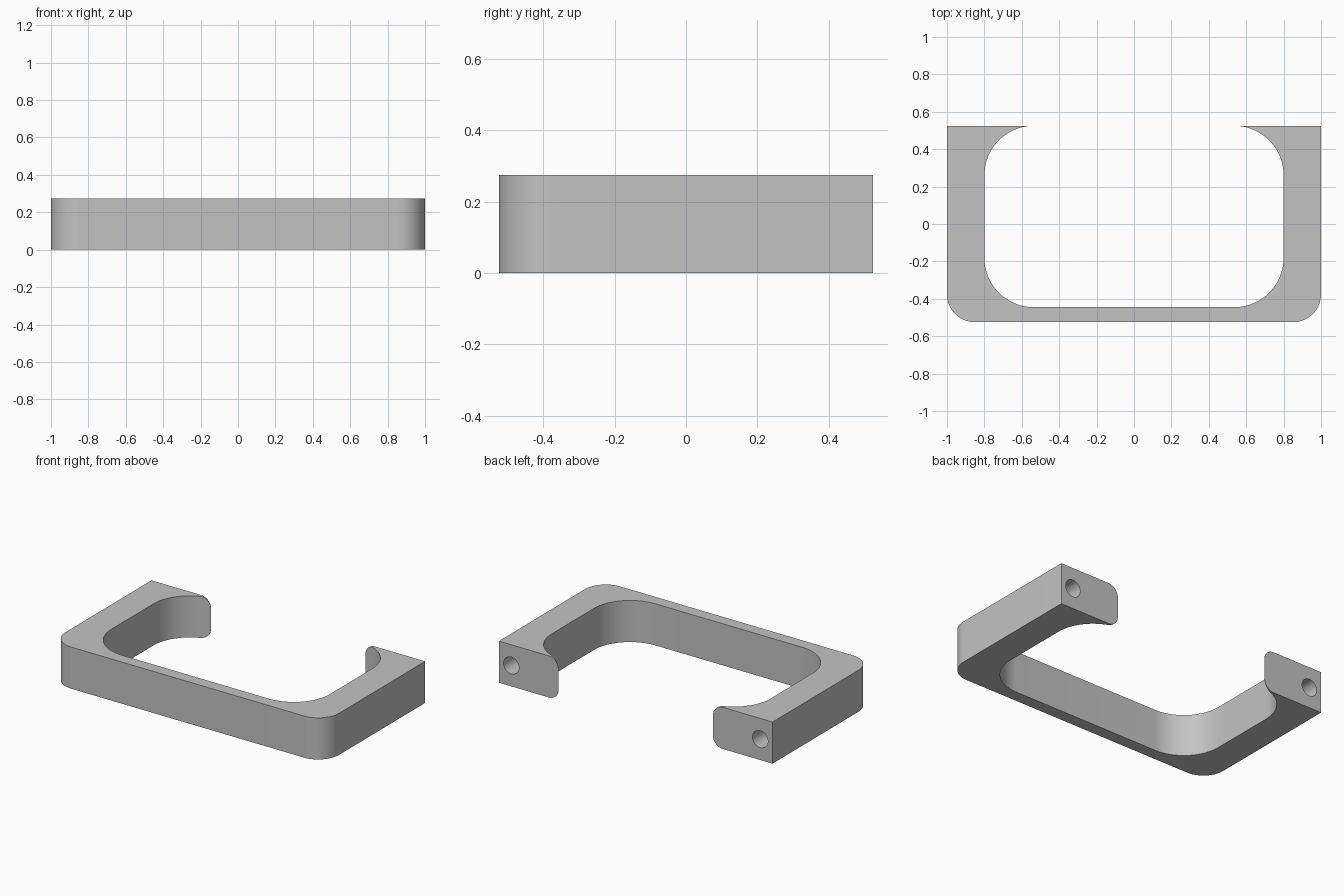
import bpy
import bmesh
from math import acos, cos, pi, radians, sin

if "Cube" in bpy.data.objects:
    bpy.data.objects.remove(bpy.data.objects["Cube"], do_unlink=True)

HEIGHT = 0.275
BACK, FRONT = 0.525, -0.525
OUTER_R, INNER_R, TIP_R = 0.15, 0.265, 0.07
INNER_X, INNER_Y = 0.535, 0.26      # centres of the inner corner arcs
TIP_X = 0.565                       # where each mounting foot ends
HOLE_X, HOLE_R, HOLE_DEPTH = 0.91, 0.056, 0.4


def arc(cx, cy, r, start, end, steps=20):
    return [(cx + r * cos(start + (end - start) * i / steps),
             cy + r * sin(start + (end - start) * i / steps))
            for i in range(steps + 1)]


def prism(name, outline, place, direction):
    """Extrude a closed outline into a solid."""
    bm = bmesh.new()
    face = bm.faces.new([bm.verts.new(place(a, b)) for a, b in outline])
    grown = bmesh.ops.extrude_face_region(bm, geom=[face])
    moved = [g for g in grown["geom"] if isinstance(g, bmesh.types.BMVert)]
    bmesh.ops.translate(bm, verts=moved, vec=direction)
    bmesh.ops.recalc_face_normals(bm, faces=bm.faces)
    mesh = bpy.data.meshes.new(name)
    bm.to_mesh(mesh)
    bm.free()
    obj = bpy.data.objects.new(name, mesh)
    bpy.context.collection.objects.link(obj)
    return obj


def cut(target, cutter):
    cutter.hide_render = True
    mod = target.modifiers.new("cut", "BOOLEAN")
    mod.operation = "DIFFERENCE"
    mod.solver = "EXACT"
    mod.object = cutter
    bpy.context.view_layer.objects.active = target
    bpy.ops.object.modifier_apply(modifier=mod.name)
    bpy.data.objects.remove(cutter, do_unlink=True)


# Handle body: half of the plan outline, mirrored across the middle
rough_tip = TIP_X - 0.015
tip_angle = acos((rough_tip - INNER_X) / INNER_R)
half = arc(1 - OUTER_R, FRONT + OUTER_R, OUTER_R, -pi / 2, 0)
half += [(1, BACK), (rough_tip, BACK)]
half += arc(INNER_X, INNER_Y, INNER_R, tip_angle, 0)
half += arc(INNER_X, -0.18, INNER_R, 0, -pi / 2)
outline = half + [(-x, y) for x, y in reversed(half)]
handle = prism("pull_handle", outline, lambda x, y: (x, y, 0), (0, 0, HEIGHT))

# Opening between the feet, which rounds off the foot corners
edge = TIP_X + TIP_R
side = [(edge, -0.1)]
side += arc(edge, TIP_R, TIP_R, -pi / 2, -pi, 12)
side += arc(edge, HEIGHT - TIP_R, TIP_R, pi, pi / 2, 12)
side += [(edge, HEIGHT + 0.1)]
gap = side + [(-x, z) for x, z in reversed(side)]
cut(handle, prism("opening_cutter", gap, lambda x, z: (x, 0.3, z), (0, 0.5, 0)))

# Screw holes in the back of the feet
for s in (-1, 1):
    circle = arc(s * HOLE_X, HEIGHT / 2, HOLE_R, 0, 2 * pi, 40)[:-1]
    cut(handle, prism("screw_hole_cutter", circle,
                      lambda x, z: (x, BACK - HOLE_DEPTH, z),
                      (0, HOLE_DEPTH + 0.1, 0)))

# Grey finish
grey = bpy.data.materials.new("satin grey")
grey.use_nodes = True
colour = (0.55, 0.55, 0.55, 1)
grey.diffuse_color = colour
grey.node_tree.nodes["Principled BSDF"].inputs["Base Color"].default_value = colour
handle.data.materials.clear()
handle.data.materials.append(grey)
for poly in handle.data.polygons:
    poly.material_index = 0

bpy.ops.object.select_all(action="DESELECT")
handle.select_set(True)
bpy.context.view_layer.objects.active = handle
bpy.ops.object.shade_smooth_by_angle(angle=radians(30))
